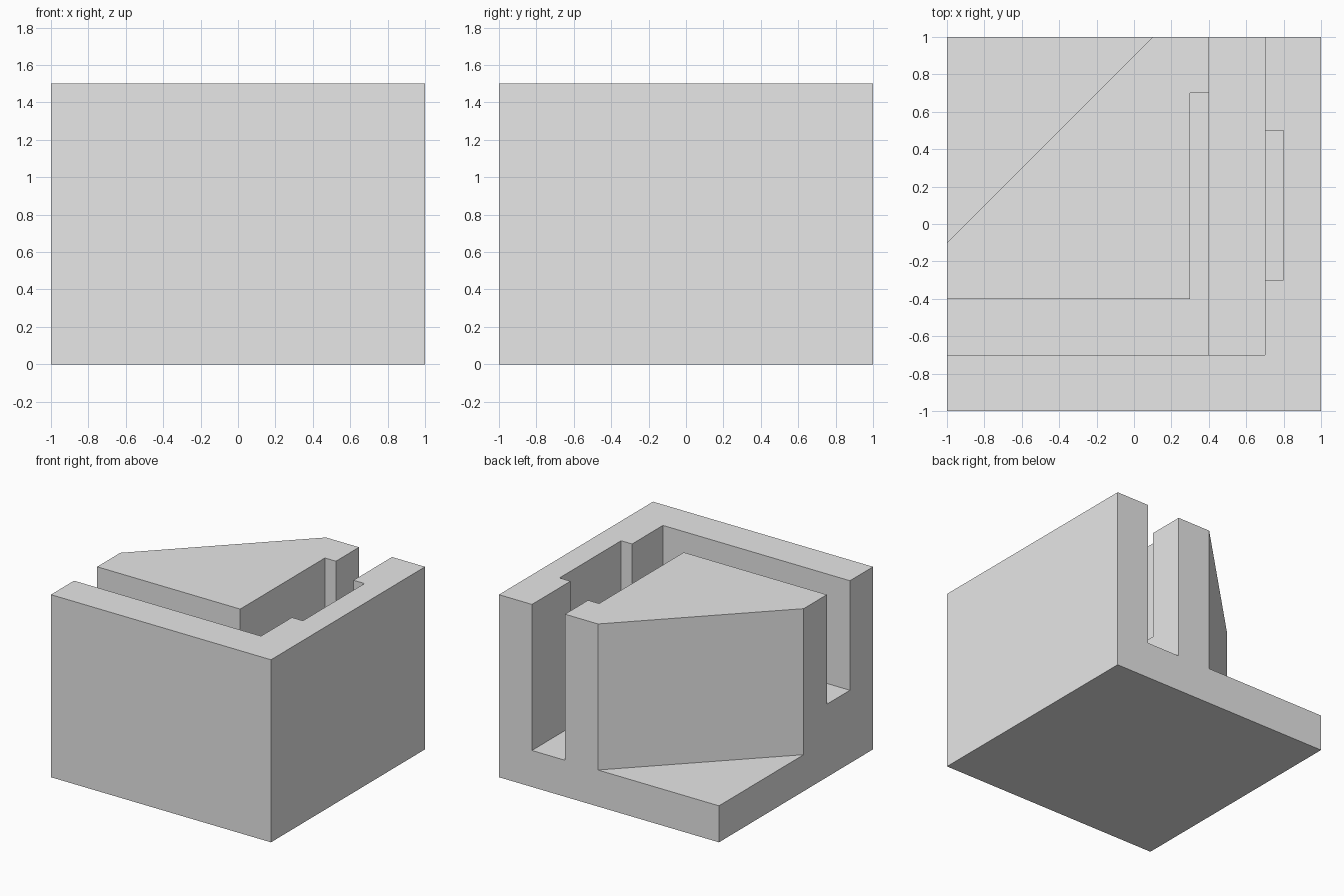
import bpy
import bmesh

cube = bpy.data.objects.get("Cube")
if cube:
    bpy.data.objects.remove(cube, do_unlink=True)

grey = bpy.data.materials.new("plain_grey")
grey.use_nodes = True
colour = (0.8, 0.8, 0.8, 1)
grey.diffuse_color = colour
grey.node_tree.nodes["Principled BSDF"].inputs["Base Color"].default_value = colour


def prism(name, outline, bottom, top):
    """Extrude an outline in plan between two heights."""
    bm = bmesh.new()
    face = bm.faces.new([bm.verts.new((x, y, bottom)) for x, y in outline])
    up = bmesh.ops.extrude_face_region(bm, geom=[face])["geom"]
    verts = [v for v in up if isinstance(v, bmesh.types.BMVert)]
    bmesh.ops.translate(bm, verts=verts, vec=(0, 0, top - bottom))
    bmesh.ops.recalc_face_normals(bm, faces=bm.faces)
    mesh = bpy.data.meshes.new(name)
    bm.to_mesh(mesh)
    bm.free()
    mesh.materials.append(grey)
    obj = bpy.data.objects.new(name, mesh)
    bpy.context.collection.objects.link(obj)
    return obj


def box(x0, x1, y0, y1):
    return [(x0, y0), (x1, y0), (x1, y1), (x0, y1)]


HEIGHT, DEEP, SHALLOW = 1.5, 0.3, 0.6
OUT, ABOVE = 1.2, 1.8   # cutters run past the block

block = prism("slotted_block", box(-1, 1, -1, 1), 0, HEIGHT)

# Chamfered corner, deep side channel, stepped front channel, wall recess
cutters = [
    ("corner_cutter", [(-OUT, -0.3), (0.3, OUT), (-OUT, OUT)], DEEP),
    ("side_channel_cutter", box(0.4, 0.7, -0.7, OUT), DEEP),
    ("front_channel_cutter",
     [(-OUT, -0.7), (0.5, -0.7), (0.5, 0.7), (0.3, 0.7), (0.3, -0.4), (-OUT, -0.4)],
     SHALLOW),
    ("recess_cutter", box(0.6, 0.8, -0.3, 0.5), SHALLOW),
]
for name, outline, floor in cutters:
    cutter = prism(name, outline, floor, ABOVE)
    cutter.hide_render = True
    cutter.hide_set(True)
    mod = block.modifiers.new(name, "BOOLEAN")
    mod.operation = "DIFFERENCE"
    mod.solver = "EXACT"
    mod.object = cutter
